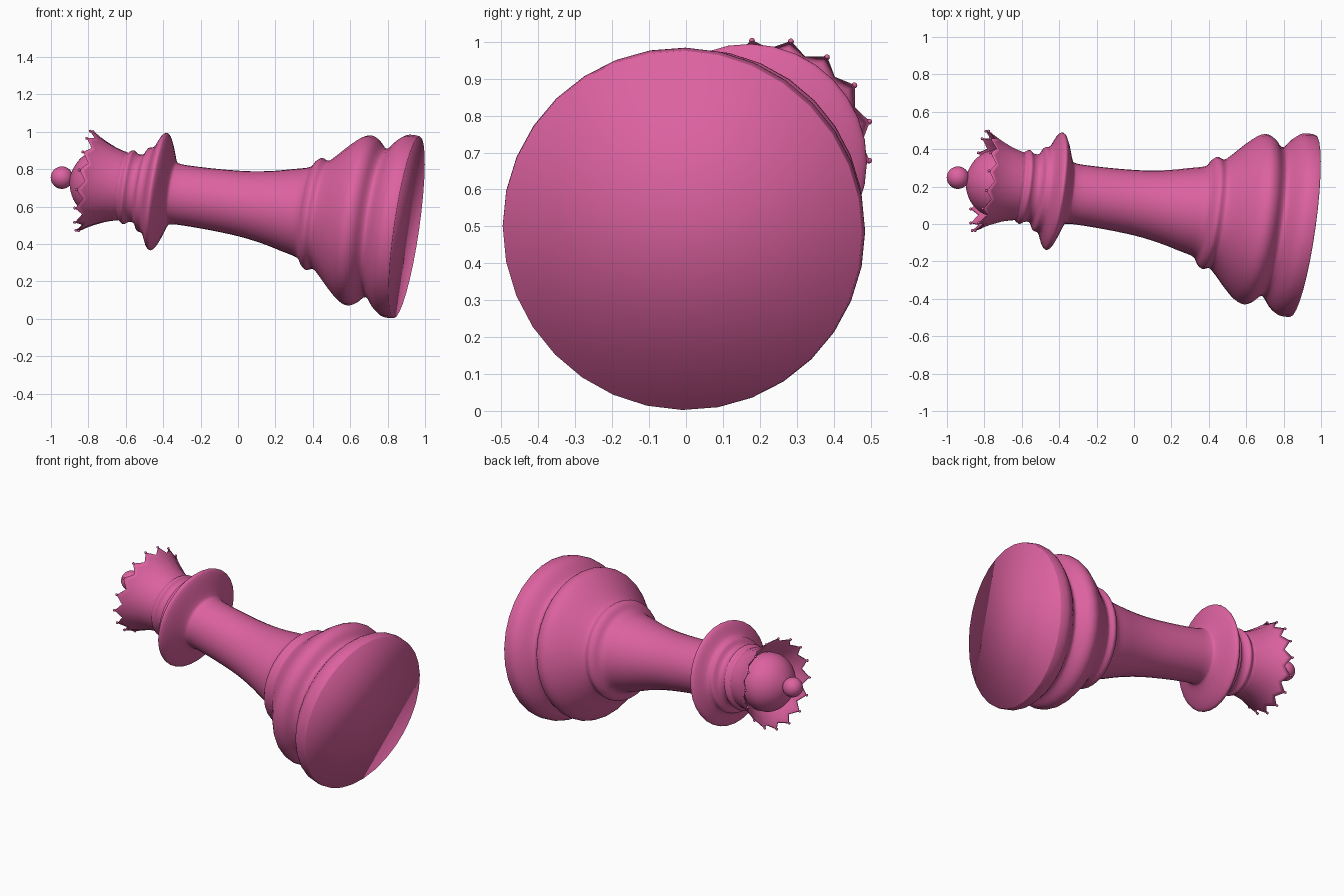
import bpy, bmesh, math
from mathutils import Matrix, Vector

old = bpy.data.objects.get("Cube")
if old:
    bpy.data.objects.remove(old, do_unlink=True)

SIDES = 32
PHASE = math.radians(-10)

# Single pink material
pink = bpy.data.materials.new("pink")
pink.use_nodes = True
COLOR = (0.72, 0.122, 0.352, 1)
pink.diffuse_color = COLOR
pink.node_tree.nodes["Principled BSDF"].inputs["Base Color"].default_value = COLOR

# Placement of the toppled piece: local z runs from the base to the finial
axis = Vector((-0.98, 0.137, 0.141)).normalized()
up = Vector((0, 0, 1))
up = (up - axis * up.dot(axis)).normalized()
side = axis.cross(up)
PLACE = Matrix.Translation((0.902, -0.01, 0.489)) @ Matrix((up, side, axis)).transposed().to_4x4()


def finish(name, bm):
    bmesh.ops.recalc_face_normals(bm, faces=bm.faces)
    mesh = bpy.data.meshes.new(name)
    bm.to_mesh(mesh)
    bm.free()
    mesh.materials.append(pink)
    mesh.shade_smooth()
    obj = bpy.data.objects.new(name, mesh)
    obj.matrix_world = PLACE
    bpy.context.collection.objects.link(obj)
    return obj


def smooth_profile(points, steps=3):
    """Catmull-Rom curve through the profile points."""
    pts = [Vector(p) for p in points]
    pts = [pts[0]] + pts + [pts[-1]]
    out = []
    for a, b, c, d in zip(pts, pts[1:], pts[2:], pts[3:]):
        for i in range(steps):
            t = i / steps
            out.append((b * 2 + (c - a) * t + (a * 2 - b * 5 + c * 4 - d) * t * t
                        + (b * 3 - a - c * 3 + d) * t ** 3) / 2)
    return out + [pts[-1]]


def lathe(name, profile, cap_start=False, cap_end=False):
    """Rings of (height, radius, valley drop, valley inset); odd vertices are valleys."""
    bm = bmesh.new()
    rings = []
    for p in profile:
        h, r, drop, inset = (tuple(p) + (0, 0))[:4]
        ring = []
        for k in range(SIDES):
            a = PHASE + math.tau * k / SIDES
            v = k % 2
            rad = r - inset * v
            ring.append(bm.verts.new((rad * math.cos(a), rad * math.sin(a), h - drop * v)))
        rings.append(ring)
    for lo, hi in zip(rings, rings[1:]):
        for k in range(SIDES):
            n = (k + 1) % SIDES
            bm.faces.new((lo[k], lo[n], hi[n], hi[k]))
    if cap_start:
        bm.faces.new(rings[0])
    if cap_end:
        bm.faces.new(rings[-1])
    return finish(name, bm)


def add_ball(bm, pos, radius, u, v):
    bmesh.ops.create_uvsphere(bm, u_segments=u, v_segments=v, radius=radius,
                              matrix=Matrix.Translation(pos))


# Turned body: foot, bulge, stem, collar and neck rings
body = [(0, .491), (.03, .494), (.07, .488), (.11, .458), (.155, .405), (.185, .41),
        (.22, .445), (.26, .459), (.305, .443), (.365, .39), (.42, .333), (.46, .297),
        (.48, .295), (.505, .303), (.53, .285), (.56, .246), (.65, .222), (.76, .196),
        (.89, .176), (1.05, .165), (1.2, .161), (1.262, .164), (1.285, .18), (1.318, .265),
        (1.34, .308), (1.357, .317), (1.375, .298), (1.4, .245), (1.418, .23), (1.438, .224),
        (1.455, .192), (1.475, .182), (1.497, .187), (1.515, .2), (1.532, .193),
        (1.545, .182), (1.56, .187)]
lathe("body", smooth_profile(body), cap_start=True)

# Fluted crown with pointed rim and an inner wall
crown = [(1.548, .183, 0, 0), (1.57, .19, 0, .002), (1.62, .205, .004, .006),
         (1.68, .232, .014, .013), (1.725, .256, .025, .018), (1.755, .275, .036, .022),
         (1.753, .268, .036, .022), (1.72, .235, .025, .015), (1.65, .175, 0, 0)]
lathe("crown", crown)

# Dome inside the crown
dome = [(1.65, .176), (1.7, .177), (1.74, .163), (1.775, .137), (1.8, .108),
        (1.82, .07), (1.833, .03), (1.836, .004)]
lathe("dome", smooth_profile(dome, 2), cap_end=True)

# Finial ball on the dome
bm = bmesh.new()
add_ball(bm, (0, 0, 1.88), .06, 32, 16)
finish("finial", bm)

# One bead on each crown point
bm = bmesh.new()
for k in range(0, SIDES, 2):
    a = PHASE + math.tau * k / SIDES
    add_ball(bm, (.273 * math.cos(a), .273 * math.sin(a), 1.757), .008, 10, 6)
finish("crown_beads", bm)
